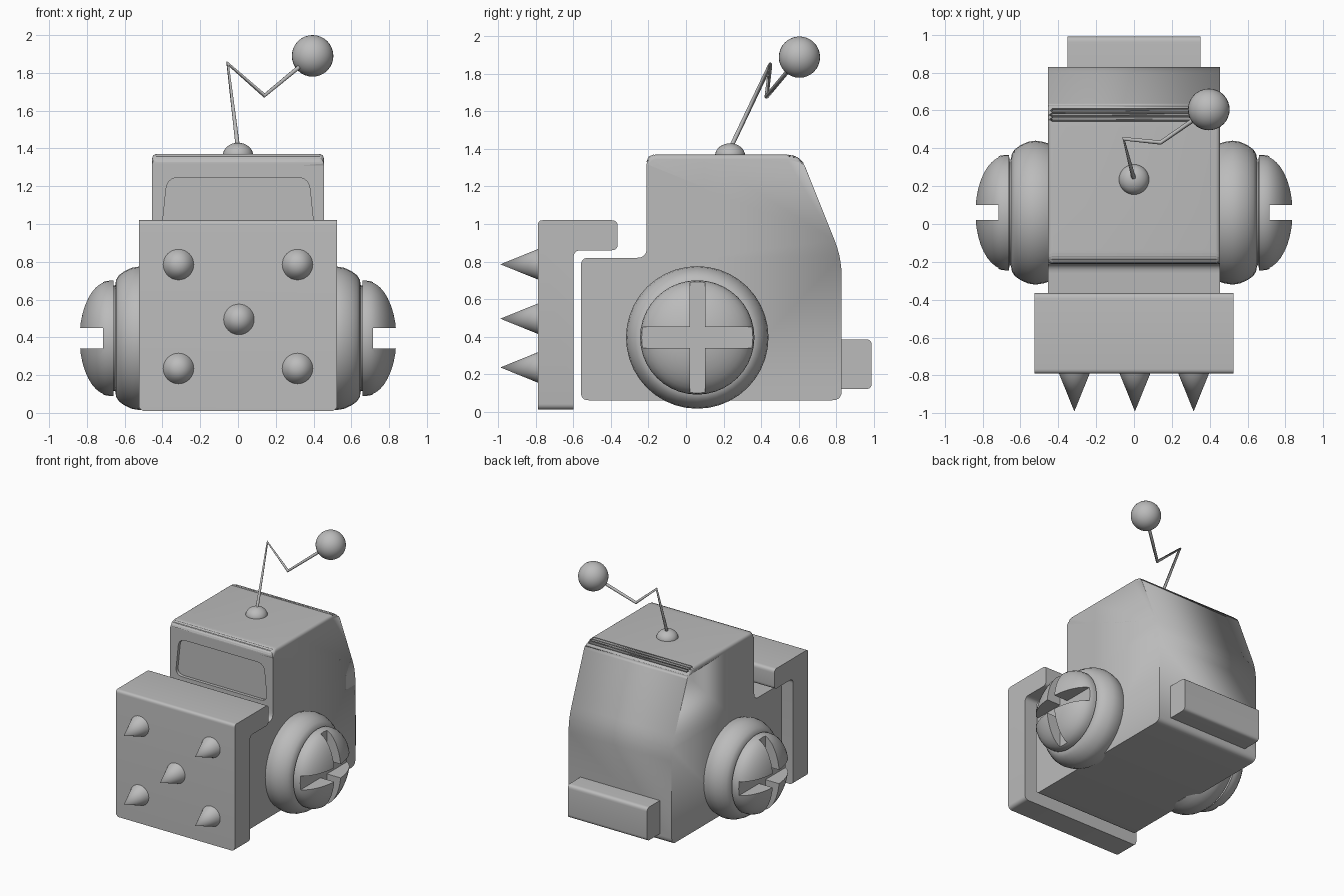
import bpy, bmesh, math
from mathutils import Vector, Matrix

cube = bpy.data.objects.get("Cube")
if cube:
    bpy.data.objects.remove(cube, do_unlink=True)

grey = bpy.data.materials.new("plain grey")
grey.use_nodes = True
colour = (0.5, 0.5, 0.5, 1)
grey.diffuse_color = colour
grey.node_tree.nodes["Principled BSDF"].inputs["Base Color"].default_value = colour


def finish(name, bm, angle=35):
    bmesh.ops.recalc_face_normals(bm, faces=bm.faces)
    mesh = bpy.data.meshes.new(name)
    bm.to_mesh(mesh)
    bm.free()
    mesh.materials.append(grey)
    ob = bpy.data.objects.new(name, mesh)
    bpy.context.collection.objects.link(ob)
    smooth(ob, angle)
    return ob


def activate(ob):
    bpy.ops.object.select_all(action='DESELECT')
    ob.select_set(True)
    bpy.context.view_layer.objects.active = ob


def smooth(ob, angle=35):
    activate(ob)
    bpy.ops.object.shade_smooth_by_angle(angle=math.radians(angle))


def rounded(corners, steps=5):
    """Outline from (u, v, radius) corners, each rounded by a small curve."""
    out = []
    for i, (u, v, r) in enumerate(corners):
        p = Vector((u, v))
        if r == 0:
            out.append(p)
            continue
        a = p + (Vector(corners[i - 1][:2]) - p).normalized() * r
        b = p + (Vector(corners[(i + 1) % len(corners)][:2]) - p).normalized() * r
        for k in range(steps + 1):
            t = k / steps
            w = 1.17 * t * (1 - t)
            out.append((a * (1 - t) ** 2 + p * 2 * w / 1.17 + b * t * t))
    return out


def prism(outline, axis, lo, hi):
    """Extrude an outline along x (outline in y, z) or y (outline in x, z)."""
    bm = bmesh.new()
    place = (lambda p, d: (d, p.x, p.y)) if axis == 'x' else (lambda p, d: (p.x, d, p.y))
    face = bm.faces.new([bm.verts.new(place(p, lo)) for p in outline])
    new = bmesh.ops.extrude_face_region(bm, geom=[face])['geom']
    shift = Vector((hi - lo, 0, 0)) if axis == 'x' else Vector((0, hi - lo, 0))
    bmesh.ops.translate(bm, verts=[g for g in new if isinstance(g, bmesh.types.BMVert)], vec=shift)
    return bm


def bevel_where(bm, rule, width):
    edges = [e for e in bm.edges if all(rule(v.co) for v in e.verts)]
    bmesh.ops.bevel(bm, geom=edges, offset=width, segments=4, profile=0.5, affect='EDGES')


def cut(ob, cutter):
    mod = ob.modifiers.new("cut", 'BOOLEAN')
    mod.operation = 'DIFFERENCE'
    mod.solver = 'EXACT'
    mod.object = cutter
    activate(ob)
    bpy.ops.object.modifier_apply(modifier=mod.name)
    bpy.data.objects.remove(cutter, do_unlink=True)


def box(name, size, centre):
    bm = bmesh.new()
    bmesh.ops.create_cube(bm, size=1, matrix=Matrix.Translation(centre) @ Matrix.Diagonal((*size, 1)))
    return finish(name, bm)


def lathe(profile, side):
    """Spin (x, radius) points about the wheel axle."""
    bm = bmesh.new()
    vs = [bm.verts.new((side * x, 0.06, 0.395 + r)) for x, r in profile]
    es = [bm.edges.new(pair) for pair in zip(vs, vs[1:])]
    bmesh.ops.spin(bm, geom=vs + es, cent=(0, 0.06, 0.395), axis=(1, 0, 0),
                   angle=math.tau, steps=40, use_duplicate=False)
    bmesh.ops.remove_doubles(bm, verts=bm.verts, dist=0.0005)
    return bm


# Body with cab, and a shallow recessed windscreen
W = 0.455
bm = prism(rounded([(-0.56, 0.06, 0.04), (0.83, 0.06, 0.05), (0.83, 0.82, 0.1),
                    (0.61, 1.37, 0.07), (-0.21, 1.37, 0.05), (-0.21, 0.82, 0.05),
                    (-0.56, 0.82, 0.04)]), 'x', -W, W)
bevel_where(bm, lambda c: c.z > 1.335 and abs(c.x) > W - 0.01 and c.y > -0.3, 0.025)
body = finish("body", bm)
cut(body, finish("windscreen_cutter", prism(rounded(
    [(-0.405, 0.95, 0.06), (0.405, 0.95, 0.06), (0.375, 1.245, 0.06), (-0.375, 1.245, 0.06)]),
    'y', -0.3, -0.185)))
bm = bmesh.new()
bm.from_mesh(body.data)
for point, normal in (((0, 0.1, 0), (0, 1, 0)), ((0, 0, 0.82), (0, 0, 1))):
    bmesh.ops.bisect_plane(bm, geom=bm.verts[:] + bm.edges[:] + bm.faces[:],
                           plane_co=point, plane_no=normal, dist=0.0005)
bm.to_mesh(body.data)
bm.free()
smooth(body)
# Soft shading around the rear corners
for e in body.data.edges:
    if all(body.data.vertices[i].co.y > 0.5 and body.data.vertices[i].co.z > 0.2 for i in e.vertices):
        e.use_edge_sharp = False

# Hooked front shield
bm = prism(rounded([(-0.79, 0.01, 0), (-0.6, 0.01, 0), (-0.6, 0.86, 0.04), (-0.365, 0.86, 0.03),
                    (-0.365, 1.02, 0.03), (-0.79, 1.02, 0.025)]), 'x', -0.525, 0.525)
bevel_where(bm, lambda c: c.z < 0.02 and c.x > 0.5, 0.03)
bevel_where(bm, lambda c: c.z < 0.02 and c.x < -0.5, 0.03)
finish("front_shield", bm)

# Spikes on the shield
spots = [(x, z) for x in (-0.315, 0.315) for z in (0.235, 0.785)] + [(0.005, 0.495)]
for i, (x, z) in enumerate(spots):
    bm = bmesh.new()
    bmesh.ops.create_cone(bm, cap_ends=True, segments=32, radius1=0.085, radius2=0, depth=0.21,
                          matrix=Matrix.Translation((x, -0.885, z)) @ Matrix.Rotation(math.pi / 2, 4, 'X'))
    finish(f"spike_{i + 1}", bm, 50)

# Rear bumper
finish("rear_bumper", prism(rounded([(0.78, 0.12, 0), (0.99, 0.12, 0.03), (0.99, 0.385, 0.03),
                                     (0.78, 0.385, 0)]), 'x', -0.35, 0.35))

# Wheels with domed hubs, each hub slotted with a cross
tyre_profile = [(0.4, 0), (0.4, 0.34), (0.44, 0.362), (0.48, 0.374), (0.52, 0.38), (0.56, 0.374),
                (0.6, 0.356), (0.63, 0.334), (0.645, 0.31), (0.65, 0.28), (0.65, 0)]
hub_profile = [(0.6, 0), (0.6, 0.28), (0.658, 0.28), (0.66, 0.305), (0.68, 0.305)]
for k in range(1, 11):
    a = k / 10 * math.pi / 2
    hub_profile.append((0.68 + 0.16 * math.sin(a), 0.305 * math.cos(a)))
for side, label in ((1, "left"), (-1, "right")):
    finish(label + "_tyre", lathe(tyre_profile, side), 50)
    hub = finish(label + "_hub", lathe(hub_profile, side))
    for size in ((0.2, 0.8, 0.11), (0.2, 0.08, 0.8)):
        cut(hub, box("slot_cutter", size, (side * 0.815, 0.06, 0.395)))
    smooth(hub, 40)


# Aerial: base dome, bent rod and ball
def ball(name, centre, scale):
    bm = bmesh.new()
    bmesh.ops.create_uvsphere(bm, u_segments=32, v_segments=16, radius=1,
                              matrix=Matrix.Translation(centre) @ Matrix.Diagonal((*scale, 1)))
    finish(name, bm)


ball("aerial_base", (0, 0.235, 1.365), (0.08, 0.08, 0.065))
ball("aerial_ball", (0.395, 0.605, 1.89), (0.11, 0.11, 0.11))
path = [(0, 0.235, 1.4), (-0.055, 0.45, 1.85), (0.14, 0.43, 1.68), (0.395, 0.605, 1.89)]
curve = bpy.data.curves.new("aerial_rod", 'CURVE')
curve.dimensions = '3D'
curve.bevel_depth = 0.012
curve.bevel_resolution = 2
curve.materials.append(grey)
spline = curve.splines.new('POLY')
spline.points.add(len(path) - 1)
for p, co in zip(spline.points, path):
    p.co = (*co, 1)
bpy.context.collection.objects.link(bpy.data.objects.new("aerial_rod", curve))
